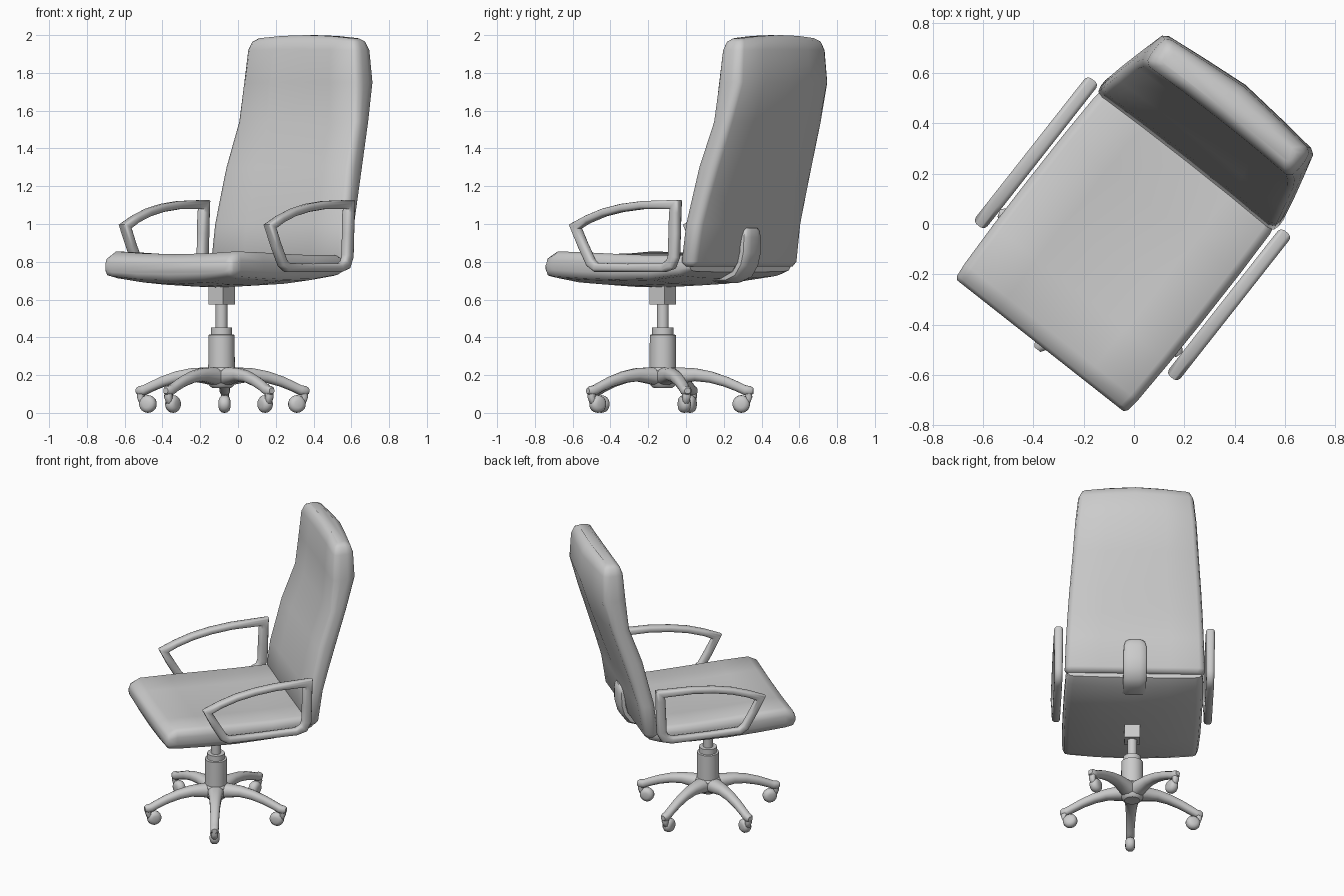
import bpy, bmesh, math
from mathutils import Matrix, Vector

if "Cube" in bpy.data.objects:
    bpy.data.objects.remove(bpy.data.objects["Cube"])

# Whole chair is turned about z
TURN = Matrix.Rotation(math.radians(-38.2), 4, 'Z') @ Matrix.Translation((.007, 0, 0))
COL = Matrix.Translation((0, -0.15, 0))               # column axis


def finish(name, bm, mat=None, angle=45):
    bmesh.ops.recalc_face_normals(bm, faces=bm.faces)
    bm.transform(TURN @ (mat or Matrix()))
    me = bpy.data.meshes.new(name)
    bm.to_mesh(me)
    bm.free()
    ob = bpy.data.objects.new(name, me)
    bpy.context.collection.objects.link(ob)
    bpy.ops.object.select_all(action='DESELECT')
    ob.select_set(True)
    bpy.context.view_layer.objects.active = ob
    bpy.ops.object.shade_smooth_by_angle(angle=math.radians(angle))
    return ob


def loft(name, rings, closed=False, mat=None, angle=45):
    """Skin a list of equal-length rings; cap the ends unless closed."""
    bm = bmesh.new()
    vs = [[bm.verts.new(p) for p in r] for r in rings]
    n = len(vs[0])
    pairs = list(zip(vs, vs[1:])) + ([(vs[-1], vs[0])] if closed else [])
    for a, b in pairs:
        for i in range(n):
            j = (i + 1) % n
            bm.faces.new((a[i], a[j], b[j], b[i]))
    if not closed:
        bm.faces.new(vs[0])
        bm.faces.new(vs[-1])
    return finish(name, bm, mat, angle)


def sweep(name, path, u=0, closed=False, mat=None, power=0.7, sides=12):
    """Sweep a rounded section along (y, z, half_width, half_thickness) points."""
    rings = []
    n = len(path)
    for i, (y, z, a, b) in enumerate(path):
        p = Vector((y, z))
        prev = Vector(path[i - 1][:2]) if (i or closed) else p
        nxt = Vector(path[(i + 1) % n][:2]) if (i < n - 1 or closed) else p
        d1 = (p - prev).normalized() if (p - prev).length else (nxt - p).normalized()
        d2 = (nxt - p).normalized() if (nxt - p).length else d1
        t = (d1 + d2).normalized()
        nrm = Vector((-t.y, t.x)) / max(0.6, t.dot(d1))   # mitre
        ring = []
        for k in range(sides):
            w = 2 * math.pi * (k + 0.5) / sides
            c, s = math.cos(w), math.sin(w)
            c = math.copysign(abs(c) ** power, c)
            s = math.copysign(abs(s) ** power, s)
            q = p + nrm * (b * s)
            ring.append((u + a * c, q.x, q.y))
        rings.append(ring)
    return loft(name, rings, closed, mat, 50)


def lathe(name, prof, mat=None, sides=24):
    rings = [[(r * math.cos(2 * math.pi * k / sides), r * math.sin(2 * math.pi * k / sides), z)
              for k in range(sides)] for r, z in prof]
    return loft(name, rings, mat=mat, angle=35)


# Seat cushion: sections front to back (y, half width, top, bottom, dip, drop)
seat = [(-0.61, .42, .80, .745, .005, .01), (-0.595, .432, .828, .722, .01, .02),
        (-0.54, .438, .855, .713, .015, .032), (-0.35, .444, .85, .704, .02, .036),
        (-0.15, .446, .842, .698, .02, .034), (0.1, .446, .835, .703, .02, .028),
        (0.30, .442, .835, .725, .015, .015), (0.37, .43, .825, .75, .01, .005)]
rings = []
for y, w, zt, zb, dip, drop in seat:
    h = zt - zb
    half = [(0, zt - dip), (.5, zt - dip * .7), (.92, zt), (.98, zt - .12 * h), (1, zt - .35 * h),
            (1, zb + .3 * h), (.97, zb + .06 * h), (.9, zb), (.5, zb - drop * .7), (0, zb - drop)]
    rings.append([(w * f, y, z) for f, z in half] + [(-w * f, y, z) for f, z in half[-2:0:-1]])
loft("seat", rings, angle=60)

# Backrest: sections bottom to top (z, front, back, half width, bulge, crown)
back = [(.775, .33, .395, .435, 0, 0), (.80, .314, .412, .45, 0, 0), (1.0, .338, .444, .443, .008, 0),
        (1.15, .375, .488, .435, .015, 0), (1.3, .41, .535, .425, .022, 0), (1.54, .495, .612, .405, .03, 0),
        (1.75, .515, .672, .39, .036, 0), (1.92, .528, .666, .372, .032, .005),
        (1.965, .543, .652, .352, .028, .012), (1.982, .57, .625, .325, .018, .018)]
rings = []
for z, f, b, w, bulge, crown in back:
    d = b - f
    half = [(0, f + .008), (.5, f + .006), (.93, f), (.985, f + .12 * d), (1, f + .35 * d), (1, b - .35 * d),
            (.98, b - .1 * d), (.92, b), (.5, b + .5 * bulge), (0, b + bulge)]
    full = half + [(-x, y) for x, y in half[-2:0:-1]]
    rings.append([(w * x, y, z + crown * (1 - x * x)) for x, y in full])
loft("backrest", rings, angle=70)

# Bracket joining the backrest to the seat
sweep("back_bracket", [(.24, .71, .075, .02), (.33, .715, .076, .027), (.385, .738, .076, .03),
                       (.422, .79, .076, .03), (.438, .85, .076, .03), (.442, .93, .074, .028),
                       (.442, .965, .064, .024), (.442, .979, .048, .014)])

# Armrest loops, one per side
arm = [(.322, 1.103, .03, .025), (.1, 1.1, .03, .022), (-.04, 1.085, .03, .022), (-.16, 1.061, .03, .022),
       (-.27, 1.025, .03, .022), (-.355, .987, .03, .024), (-.305, .89, .026, .027), (-.25, .795, .026, .027),
       (-.213, .77, .026, .024), (0, .768, .026, .022), (.24, .768, .026, .024), (.29, .787, .026, .03),
       (.309, .83, .027, .032), (.313, .95, .028, .032), (.317, 1.06, .03, .03)]
for side, u in (("left", -.488), ("right", .488)):
    sweep(side + "_armrest", arm, u, True)

# Column: square tilt housing, gas rod, outer tube and hub
bm = bmesh.new()
bmesh.ops.create_cube(bm, size=1, matrix=COL @ Matrix.Translation((0, 0, .635)) @ Matrix.Diagonal((.1, .1, .12, 1)))
finish("tilt_housing", bm)
lathe("gas_rod", [(.031, .42), (.031, .62)], COL)
lathe("column_tube", [(.071, .2), (.07, .413), (.057, .415), (.057, .452)], COL)
lathe("base_hub", [(.05, .132), (.066, .145), (.078, .18), (.082, .225), (.07, .24)], COL)

# Five-star base with casters
leg = [(.02, .19, .058, .05), (.09, .198, .05, .044), (.17, .202, .04, .035), (.25, .19, .034, .031),
       (.33, .166, .03, .028), (.40, .137, .028, .026), (.435, .12, .028, .026), (.462, .117, .027, .026),
       (.479, .117, .016, .016)]
hood = [(.45, .115, .022, .02), (.456, .085, .022, .018), (.448, .06, .018, .016), (.42, .047, .014, .014)]
for i in range(5):
    spin = COL @ Matrix.Rotation(math.radians(180 + 72 * i), 4, 'Z')
    sweep(f"base_leg_{i + 1}", leg, mat=spin, power=.85)
    sweep(f"caster_fork_{i + 1}", hood, mat=spin, sides=8)
    axle = spin @ Matrix.Translation((0, .415, .047)) @ Matrix.Rotation(math.pi / 2, 4, 'Y')
    lathe(f"caster_wheel_{i + 1}", [(.02, -.031), (.035, -.026), (.045, -.014), (.047, 0), (.045, .014),
                                    (.035, .026), (.02, .031)], axle, 18)
